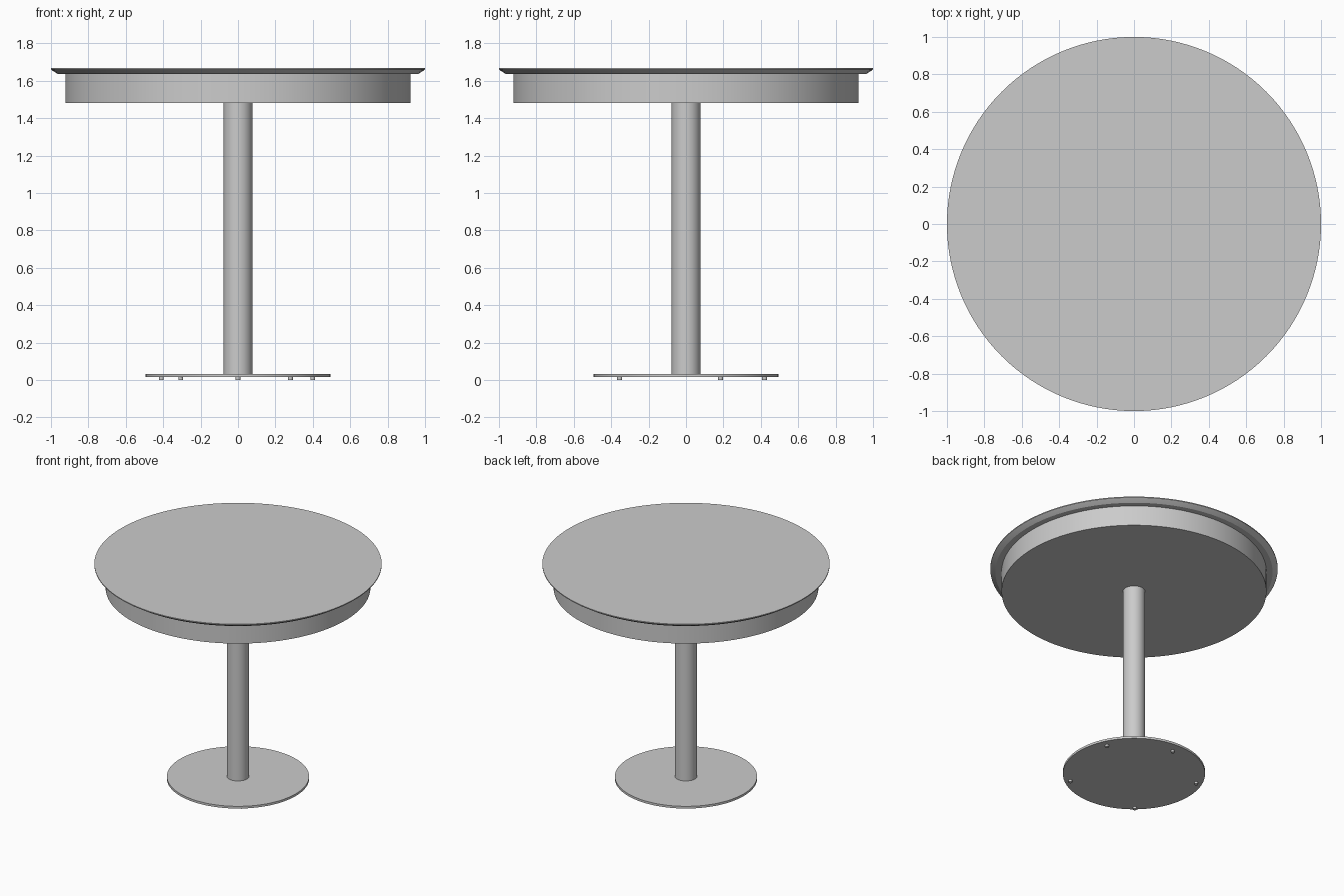
import bpy, bmesh, math

if "Cube" in bpy.data.objects:
    bpy.data.objects.remove(bpy.data.objects["Cube"])

def lathe(name, profile, center=(0, 0), sides=96):
    """Closed solid of revolution from (radius, z) pairs, bottom to top."""
    bm = bmesh.new()
    rings = []
    for r, z in profile:
        rings.append([bm.verts.new((r * math.cos(2 * math.pi * i / sides),
                                    r * math.sin(2 * math.pi * i / sides), z))
                      for i in range(sides)])
    for low, high in zip(rings, rings[1:]):
        for i in range(sides):
            j = (i + 1) % sides
            bm.faces.new((low[i], low[j], high[j], high[i]))
    bm.faces.new(rings[0][::-1])
    bm.faces.new(rings[-1])
    mesh = bpy.data.meshes.new(name)
    bm.to_mesh(mesh)
    bm.free()
    obj = bpy.data.objects.new(name, mesh)
    obj.location = (center[0], center[1], 0)
    bpy.context.collection.objects.link(obj)
    bpy.ops.object.select_all(action='DESELECT')
    obj.select_set(True)
    bpy.context.view_layer.objects.active = obj
    bpy.ops.object.shade_smooth_by_angle(angle=math.radians(25))
    return obj

# Table top with an undercut edge
lathe("table_top", [(0.965, 1.637), (0.995, 1.656), (1.0, 1.66), (1.0, 1.667)], sides=128)

# Deep round apron under the top
lathe("apron", [(0.922, 1.482), (0.922, 1.637)], sides=128)

# Central column
lathe("column", [(0.077, 0.033), (0.077, 1.482)], sides=64)

# Flat round base plate
lathe("base_plate", [(0.495, 0.016), (0.495, 0.033)])

# Five small feet under the base plate
feet = [(0, 0.42), (0.40, 0.185), (0.28, -0.355), (-0.306, -0.355), (-0.41, 0.185)]
for n, spot in enumerate(feet, 1):
    lathe(f"foot_{n}", [(0.013, 0.0), (0.013, 0.016)], spot, sides=24)
